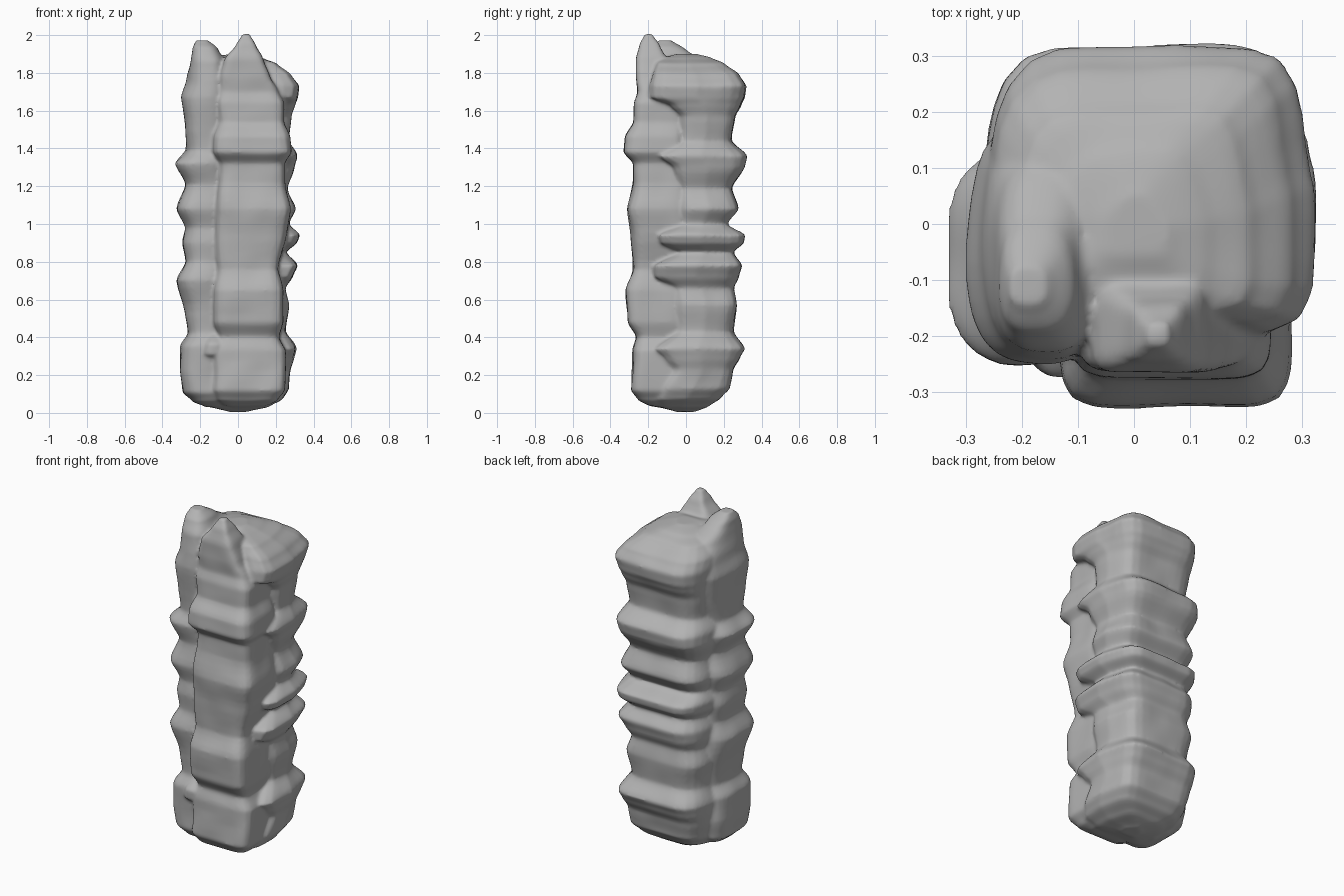
import bpy, bmesh, math
from mathutils import Vector, noise

stone = bpy.data.materials.new("grey stone")
stone.diffuse_color = (0.45, 0.45, 0.45, 1)
SIDES, STEPS = 40, 4


def column(name, levels, power=5.0, skew=0.0, taper=0.0):
    """Loft rounded-square rings; each level is z, x min, x max, y min, y max."""
    rings = []
    for a, b in zip(levels, levels[1:]):
        for i in range(STEPS):
            t = i / STEPS
            s = 0.5 * t + 0.5 * t * t * (3 - 2 * t)
            rings.append([p + (q - p) * (t if k == 0 else s)
                          for k, (p, q) in enumerate(zip(a, b))])
    rings.append(list(levels[-1]))
    bm = bmesh.new()
    loops = []
    for z, x0, x1, y0, y1 in rings:
        loop = []
        for i in range(SIDES):
            ang = math.tau * i / SIDES
            c, s = math.cos(ang), math.sin(ang)
            r = (abs(c) ** power + abs(s) ** power) ** (-1 / power)
            u, v = c * r, s * r
            x = (x0 + x1) / 2 + u * (x1 - x0) / 2
            y = (y0 + y1) / 2 + v * (y1 - y0) / 2
            x += skew * max(0, -u) * max(0, v) ** 2      # cut back-left corner
            x -= taper * max(0, u) * max(0, v)           # narrow back-right corner
            p = Vector((x, y, z))
            n = noise.noise(p * 7) * 0.008               # weathered surface
            loop.append(bm.verts.new(p + Vector((u * n, v * n, n * 0.5))))
        loops.append(loop)
    for a, b in zip(loops, loops[1:]):
        for i in range(SIDES):
            j = (i + 1) % SIDES
            bm.faces.new((a[i], a[j], b[j], b[i]))
    bm.faces.new(loops[0][::-1])
    bm.faces.new(loops[-1])
    me = bpy.data.meshes.new(name)
    bm.to_mesh(me)
    bm.free()
    me.materials.append(stone)
    ob = bpy.data.objects.new(name, me)
    bpy.context.collection.objects.link(ob)
    return ob


# Broad ribbed column at the back right
back = column("back_column", [
    (0.005, -0.04, 0.05, -0.05, 0.05), (0.035, -0.16, 0.17, -0.15, 0.12),
    (0.075, -0.22, 0.24, -0.18, 0.18), (0.13, -0.24, 0.27, -0.15, 0.23),
    (0.23, -0.25, 0.28, -0.08, 0.25), (0.29, -0.26, 0.295, -0.13, 0.285),
    (0.34, -0.265, 0.305, -0.18, 0.31), (0.43, -0.23, 0.25, -0.06, 0.25),
    (0.57, -0.25, 0.27, -0.06, 0.27), (0.66, -0.23, 0.25, -0.08, 0.25),
    (0.72, -0.25, 0.29, -0.18, 0.28), (0.78, -0.25, 0.315, -0.18, 0.30),
    (0.85, -0.23, 0.255, -0.06, 0.25), (0.90, -0.255, 0.31, -0.15, 0.305),
    (0.94, -0.255, 0.325, -0.16, 0.31), (1.00, -0.23, 0.27, -0.04, 0.22),
    (1.08, -0.25, 0.305, -0.04, 0.28), (1.19, -0.23, 0.26, -0.04, 0.24),
    (1.30, -0.265, 0.30, -0.08, 0.31), (1.36, -0.265, 0.315, -0.16, 0.32),
    (1.44, -0.23, 0.27, -0.04, 0.24), (1.57, -0.24, 0.28, -0.04, 0.26),
    (1.63, -0.25, 0.30, -0.10, 0.29), (1.67, -0.26, 0.315, -0.20, 0.31),
    (1.73, -0.26, 0.325, -0.195, 0.32), (1.79, -0.25, 0.285, -0.18, 0.28),
    (1.85, -0.21, 0.21, -0.16, 0.20), (1.88, -0.14, 0.13, -0.12, 0.13),
    (1.9, -0.06, 0.06, -0.06, 0.05)], power=7, skew=0.06, taper=0.045)

# Front column rising to a pointed crest
front = column("front_column", [
    (0.025, -0.03, 0.08, -0.12, 0.0), (0.04, -0.08, 0.16, -0.20, 0.03),
    (0.065, -0.11, 0.21, -0.25, 0.03), (0.12, -0.13, 0.25, -0.29, 0.0),
    (0.33, -0.13, 0.255, -0.28, 0.0), (0.40, -0.10, 0.22, -0.26, 0.0),
    (0.48, -0.13, 0.24, -0.31, 0.0), (0.65, -0.13, 0.24, -0.32, 0.0),
    (0.76, -0.11, 0.215, -0.28, 0.0), (0.95, -0.12, 0.26, -0.29, 0.02),
    (1.08, -0.12, 0.275, -0.31, 0.02), (1.22, -0.10, 0.25, -0.28, 0.0),
    (1.32, -0.10, 0.245, -0.28, 0.0), (1.38, -0.13, 0.28, -0.33, 0.0),
    (1.46, -0.13, 0.275, -0.325, 0.0), (1.54, -0.10, 0.245, -0.28, 0.0),
    (1.64, -0.11, 0.245, -0.275, 0.0), (1.70, -0.10, 0.215, -0.255, -0.02),
    (1.78, -0.10, 0.17, -0.265, -0.06), (1.87, -0.07, 0.13, -0.265, -0.10),
    (1.95, -0.01, 0.09, -0.245, -0.14), (2.005, 0.025, 0.06, -0.215, -0.18)],
    power=6)

# Narrow column at the left, ending in a blunt peak
left = column("left_column", [
    (0.03, -0.17, -0.05, -0.13, 0.0), (0.06, -0.24, -0.05, -0.2, 0.06),
    (0.11, -0.295, -0.05, -0.235, 0.12), (0.22, -0.31, -0.05, -0.24, 0.13),
    (0.35, -0.305, -0.05, -0.24, 0.13), (0.42, -0.265, -0.05, -0.21, 0.12),
    (0.54, -0.285, -0.05, -0.22, 0.13), (0.70, -0.325, -0.05, -0.25, 0.13),
    (0.80, -0.28, -0.05, -0.22, 0.12), (0.90, -0.295, -0.05, -0.23, 0.13),
    (0.98, -0.28, -0.05, -0.22, 0.12), (1.08, -0.325, -0.05, -0.25, 0.13),
    (1.21, -0.28, -0.05, -0.22, 0.12), (1.32, -0.335, -0.05, -0.25, 0.13),
    (1.39, -0.275, -0.05, -0.22, 0.12), (1.52, -0.28, -0.05, -0.23, 0.16),
    (1.67, -0.30, -0.05, -0.25, 0.18), (1.76, -0.27, -0.05, -0.245, 0.17),
    (1.86, -0.25, -0.07, -0.23, 0.10), (1.93, -0.24, -0.11, -0.19, 0.0),
    (1.97, -0.22, -0.16, -0.14, -0.08)], power=2.9)

# Small knob in the seam between the two front columns
knob = column("seam_knob", [
    (0.27, -0.15, -0.11, -0.22, -0.18), (0.31, -0.18, -0.08, -0.27, -0.14),
    (0.36, -0.17, -0.08, -0.27, -0.14), (0.41, -0.14, -0.11, -0.22, -0.18)],
    power=3)

# Fuse the columns into one weathered rock
for ob in (back, front, left, knob):
    ob.select_set(True)
bpy.context.view_layer.objects.active = back
bpy.ops.object.join()
pillar = bpy.context.object
pillar.name = "rock_pillar"
fuse = pillar.modifiers.new("fuse", "REMESH")
fuse.mode = "VOXEL"
fuse.voxel_size = 0.01
fuse.use_smooth_shade = True
soften = pillar.modifiers.new("soften", "SMOOTH")
soften.factor = 0.5
soften.iterations = 4
